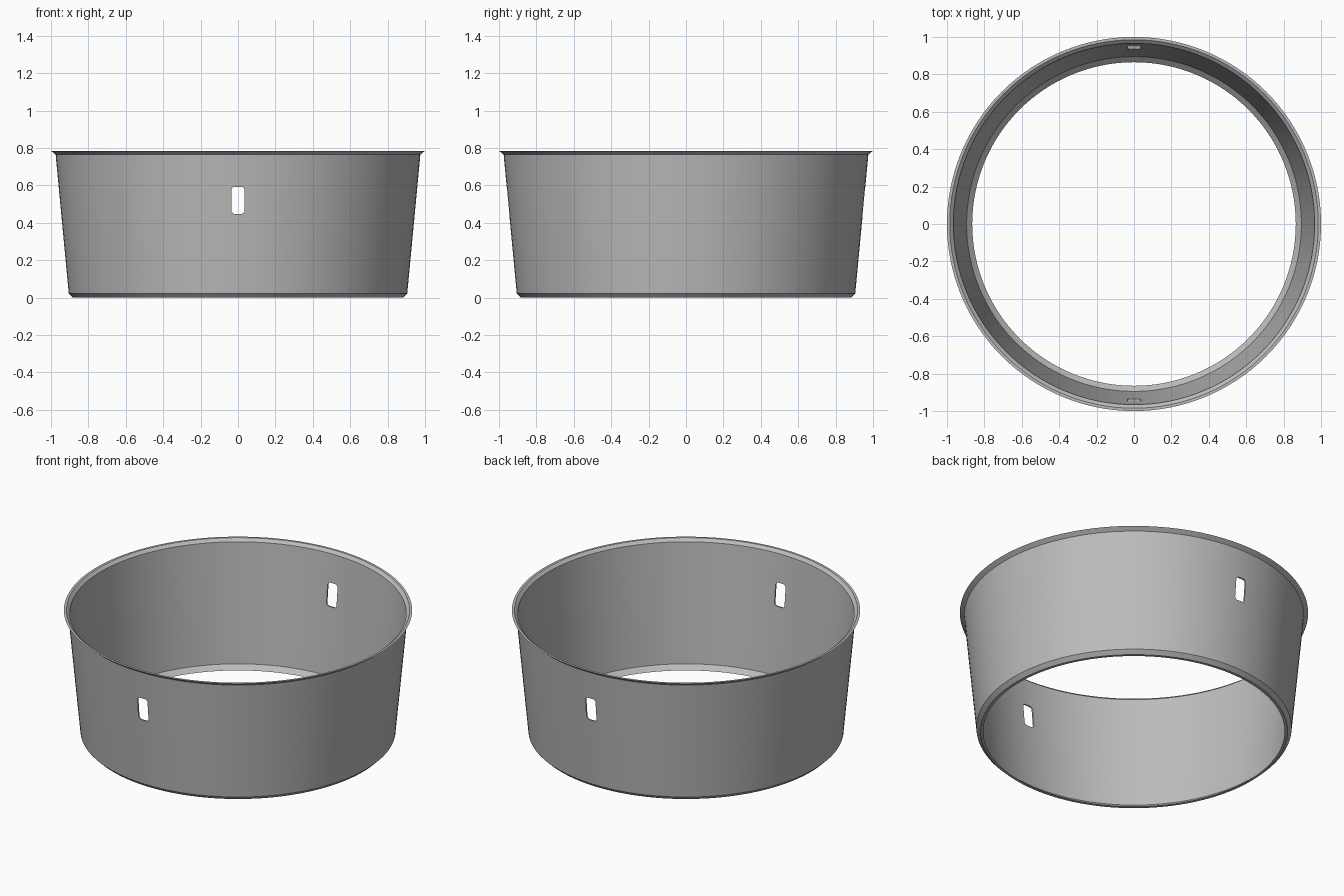
import bpy, bmesh, math

cube = bpy.data.objects.get("Cube")
if cube:
    bpy.data.objects.remove(cube, do_unlink=True)

grey = bpy.data.materials.new("plain grey")
grey.use_nodes = True
colour = (0.5, 0.5, 0.5, 1)
grey.diffuse_color = colour
grey.node_tree.nodes["Principled BSDF"].inputs["Base Color"].default_value = colour


def make_object(name, bm):
    bmesh.ops.recalc_face_normals(bm, faces=bm.faces)
    mesh = bpy.data.meshes.new(name)
    bm.to_mesh(mesh)
    bm.free()
    mesh.materials.append(grey)
    obj = bpy.data.objects.new(name, mesh)
    bpy.context.collection.objects.link(obj)
    return obj


# Tapered ring: closed (radius, height) profile, with flared rim and turned-in foot
PROFILE = [(0.865, 0), (0.882, 0), (0.905, 0.023), (0.975, 0.765), (1, 0.785),
           (0.985, 0.785), (0.966, 0.768), (0.895, 0.028)]
SEGMENTS = 128
bm = bmesh.new()
rings = []
for i in range(SEGMENTS):
    a = math.tau * i / SEGMENTS
    rings.append([bm.verts.new((r * math.cos(a), r * math.sin(a), z)) for r, z in PROFILE])
for i, ring in enumerate(rings):
    following = rings[(i + 1) % SEGMENTS]
    for j in range(len(PROFILE)):
        k = (j + 1) % len(PROFILE)
        bm.faces.new((ring[j], following[j], following[k], ring[k]))
ring_wall = make_object("tapered_ring", bm)

# Rounded slot cutter running through the front and back walls
bm = bmesh.new()
bmesh.ops.create_cube(bm, size=1)
bmesh.ops.scale(bm, vec=(0.07, 2.4, 0.145), verts=bm.verts)
bmesh.ops.translate(bm, vec=(0, 0, 0.52), verts=bm.verts)
long_edges = [e for e in bm.edges if abs(e.verts[0].co.y - e.verts[1].co.y) > 1]
bmesh.ops.bevel(bm, geom=long_edges, offset=0.018, segments=4, profile=0.5, affect='EDGES')
cutter = make_object("slot_cutter", bm)
cutter.hide_render = True

cut = ring_wall.modifiers.new("slots", 'BOOLEAN')
cut.operation = 'DIFFERENCE'
cut.solver = 'EXACT'
cut.object = cutter

# Apply the cut, then smooth the curved walls
bpy.ops.object.select_all(action='DESELECT')
bpy.context.view_layer.objects.active = ring_wall
ring_wall.select_set(True)
bpy.ops.object.modifier_apply(modifier=cut.name)
bpy.data.objects.remove(cutter, do_unlink=True)
bpy.ops.object.shade_smooth_by_angle(angle=math.radians(25))
